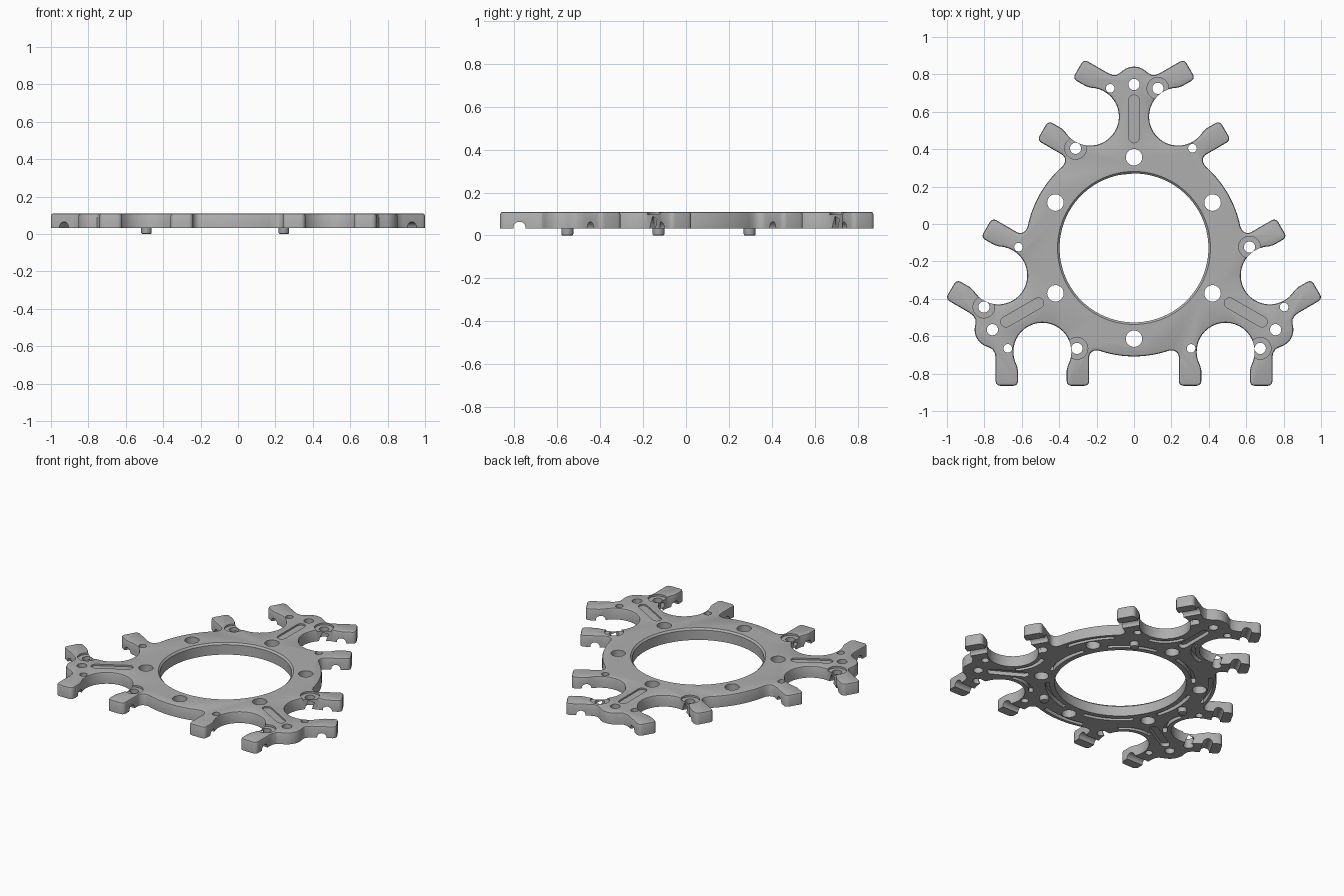
import bpy, bmesh
from math import radians, cos, sin, pi
from mathutils import Matrix, Vector

CENTRE_Y = -0.128
Z0, Z1 = 0.033, 0.11
TIP = -0.737

cube = bpy.data.objects.get("Cube")
if cube:
    bpy.data.objects.remove(cube, do_unlink=True)

grey = bpy.data.materials.new("mid_grey")
grey.use_nodes = True
colour = (0.43, 0.43, 0.43, 1)
grey.diffuse_color = colour
grey.node_tree.nodes["Principled BSDF"].inputs["Base Color"].default_value = colour


def arc(cx, cy, r, a0, a1, n):
    steps = [radians(a0 + (a1 - a0) * i / n) for i in range(n + 1)]
    return [(cx + r * cos(a), cy + r * sin(a)) for a in steps]


def circle(cx, cy, r, n=32):
    return arc(cx, cy, r, 0, 360, n)[:-1]


def band(cx, cy, r0, r1, a0, a1):
    return arc(cx, cy, r1, a0, a1, 16) + arc(cx, cy, r0, a1, a0, 16)


def capsule(r0, r1, half, angle):
    # radial slot with rounded ends
    a = radians(angle)
    return (arc(r1 * cos(a), r1 * sin(a), half, angle - 90, angle + 90, 10)
            + arc(r0 * cos(a), r0 * sin(a), half, angle + 90, angle + 270, 10))


def sector(k):
    return Matrix.Translation((0, CENTRE_Y, 0)) @ Matrix.Rotation(radians(120 * k), 4, 'Z')


def prism(bm, pts, z0, z1, matrix):
    base = [bm.verts.new(matrix @ Vector((x, y, z0))) for x, y in pts]
    top = [bm.verts.new(matrix @ Vector((x, y, z1))) for x, y in pts]
    n = len(pts)
    bm.faces.new(base[::-1])
    cap = bm.faces.new(top)
    for i in range(n):
        j = (i + 1) % n
        bm.faces.new((base[i], base[j], top[j], top[i]))
    return cap


def make_object(name, bm):
    bmesh.ops.recalc_face_normals(bm, faces=bm.faces[:])
    mesh = bpy.data.meshes.new(name)
    bm.to_mesh(mesh)
    bm.free()
    mesh.materials.append(grey)
    obj = bpy.data.objects.new(name, mesh)
    bpy.context.collection.objects.link(obj)
    return obj


def smooth(obj):
    bpy.ops.object.select_all(action='DESELECT')
    obj.select_set(True)
    bpy.context.view_layer.objects.active = obj
    bpy.ops.object.shade_smooth_by_angle(angle=radians(30))


# Outline: half of a sector, mirrored, then turned three times
c = 0.025
half = arc(0, 0, 0.58, -90, -71, 8)
half += arc(0.203, -0.585, 0.037, 80, 0, 5)
half += arc(0.24 + c, TIP + c, c, 180, 270, 5) + arc(0.36 - c, TIP + c, c, -90, 0, 5)
half += [(0.36, -0.655), (0.354, -0.63)]
half += arc(0.49, -0.555, 0.155, 200, -20, 24)
half += [(0.626, -0.63), (0.62, -0.655)]
half += arc(0.62 + c, TIP + c, c, 180, 270, 5) + arc(0.74 - c, TIP + c, c, -90, 0, 5)
half += [(0.74, -0.59), (0.743, -0.565), (0.755, -0.543)]
half += arc(0.757, -0.437, 0.095, -75, -30, 8)
full = [(-x, y) for x, y in half[:0:-1]] + half[:-1]
outline = []
for k in range(3):
    turn = Matrix.Rotation(radians(120 * k), 2)
    outline += [tuple(turn @ Vector(p)) for p in full]

bm = bmesh.new()
cap = prism(bm, outline, Z0, Z1, sector(0))
bmesh.ops.recalc_face_normals(bm, faces=bm.faces[:])
bmesh.ops.bevel(bm, geom=list(cap.edges), offset=0.011, segments=2,
                profile=0.5, affect='EDGES', clamp_overlap=False)
plate = make_object("ring_plate", bm)

# Cutter groups
holes, rim, recesses, grooves, ports = [bmesh.new() for _ in range(5)]
LOW, HIGH = -0.1, 0.3
prism(holes, circle(0, 0, 0.398, 96), LOW, HIGH, sector(0))
bmesh.ops.create_cone(rim, cap_ends=True, segments=96, radius1=0.398, radius2=0.448,
                      depth=0.05, matrix=sector(0) @ Matrix.Translation((0, 0, Z1 + 0.014)))
side_turn = Matrix.Rotation(pi / 2, 4, 'Y')
for k in range(3):
    m = sector(k)
    # through holes in the ring, arm ends and prong roots
    for a in (-90, -30):
        prism(holes, circle(0.485 * cos(radians(a)), 0.485 * sin(radians(a)), 0.044), LOW, HIGH, m)
    prism(holes, circle(0.757, -0.437, 0.03), LOW, HIGH, m)
    for x, r in ((-0.305, 0.03), (0.305, 0.023), (-0.675, 0.023), (0.675, 0.03)):
        prism(holes, circle(x, -0.537, r, 24), LOW, HIGH, m)
    # counterbores and shallow radial slots on the top
    for x in (-0.305, 0.675):
        prism(recesses, circle(x, -0.537, 0.058), Z1 - 0.012, HIGH, m)
        tilt = m @ Matrix.Translation((x - 0.04, -0.537, Z0 + 0.02)) @ Matrix.Rotation(radians(20), 4, 'X')
        prism(ports, [(-0.05, -0.02), (0.03, -0.02), (0.03, 0.02), (-0.05, 0.02)], -0.06, 0.032, tilt)
    prism(recesses, capsule(0.59, 0.79, 0.028, -30), Z1 - 0.01, HIGH, m)
    # channels underneath
    prism(grooves, capsule(0.59, 0.79, 0.028, -30), LOW, Z0 + 0.025, m)
    prism(grooves, band(0, 0, 0.535, 0.56, -106, -74), LOW, Z0 + 0.03, m)
    prism(grooves, band(0, 0, 0.43, 0.455, -80, -40), LOW, Z0 + 0.03, m)
    prism(grooves, band(0, 0, 0.43, 0.455, -140, -100), LOW, Z0 + 0.03, m)
    for a0, a1, x in ((75, 140, 0.49), (40, 105, -0.49)):
        prism(grooves, band(x, -0.555, 0.18, 0.205, a0, a1), LOW, Z0 + 0.03, m)
    # arched notches across the prongs
    for x in (-0.68, -0.30, 0.30, 0.68):
        lay = m @ Matrix.Translation((x, -0.647, Z0 + 0.002)) @ side_turn
        prism(ports, circle(0, 0, 0.029, 24), -0.09, 0.09, lay)

groups = (("hole_cutter", holes), ("rim_cutter", rim), ("recess_cutter", recesses),
          ("groove_cutter", grooves), ("port_cutter", ports))
cutters = []
for name, bm in groups:
    cutter = make_object(name, bm)
    cutter.hide_render = True
    cutters.append(cutter)
    mod = plate.modifiers.new(name, 'BOOLEAN')
    mod.operation = 'DIFFERENCE'
    mod.solver = 'EXACT'
    mod.object = cutter

# Bake the cuts, then drop the cutters
bpy.context.view_layer.update()
depsgraph = bpy.context.evaluated_depsgraph_get()
baked = bpy.data.meshes.new_from_object(plate.evaluated_get(depsgraph))
plate.modifiers.clear()
plate.data = baked
for cutter in cutters:
    bpy.data.objects.remove(cutter, do_unlink=True)
baked.materials.clear()
baked.materials.append(grey)
for poly in baked.polygons:
    poly.material_index = 0
smooth(plate)

# Locating pins below the ring
for i, a in enumerate((60, 180, 300)):
    bm = bmesh.new()
    at = sector(0) @ Matrix.Translation((0.49 * cos(radians(a)), 0.49 * sin(radians(a)), 0))
    prism(bm, circle(0, 0, 0.028, 28), 0, Z0 + 0.04, at)
    rim_edges = [e for e in bm.edges if all(v.co.z < 0.001 for v in e.verts)]
    bmesh.ops.bevel(bm, geom=rim_edges, offset=0.007, segments=2, profile=0.5, affect='EDGES')
    smooth(make_object(f"locating_pin_{i + 1}", bm))
